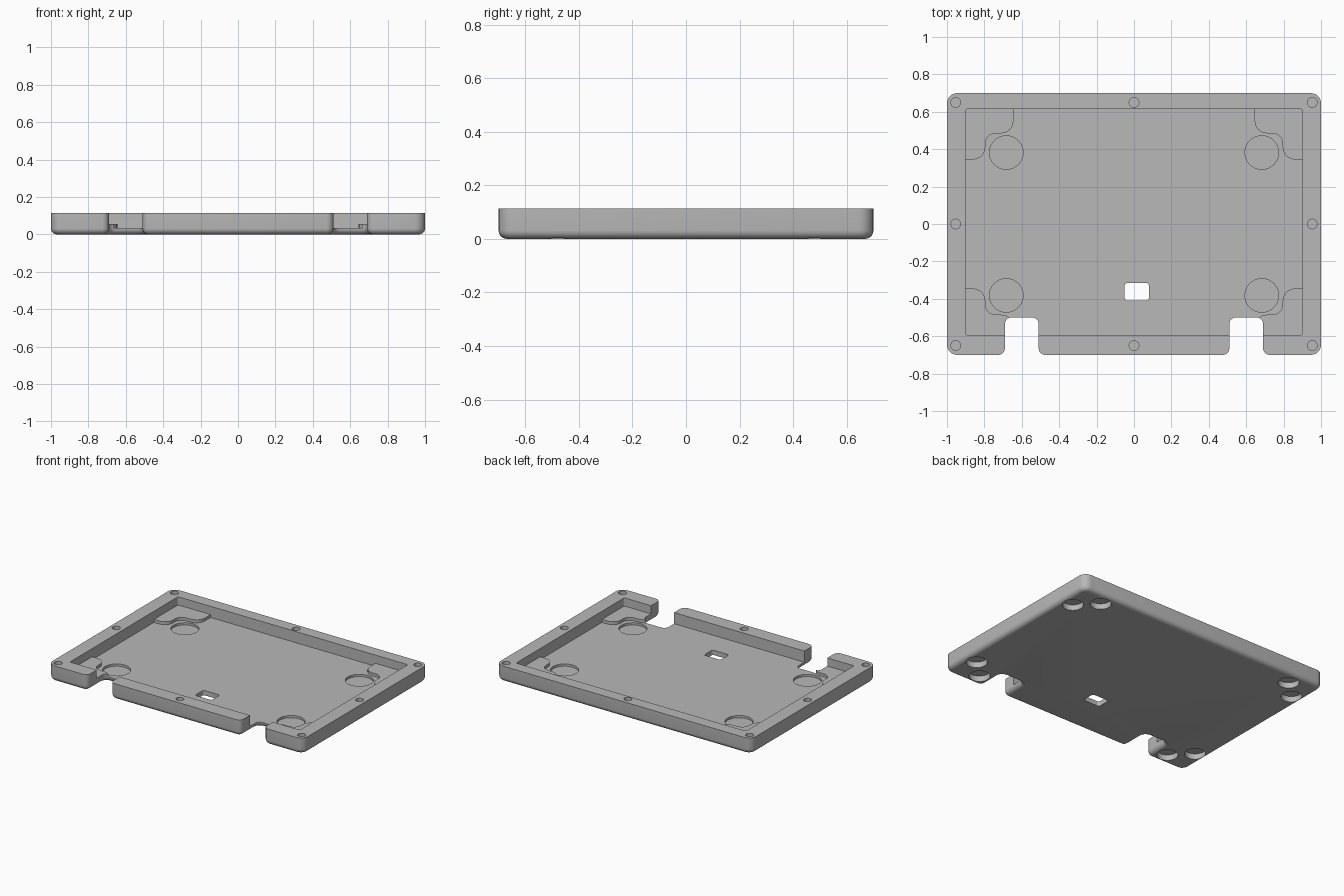
import bpy, bmesh, math
from mathutils import Vector

if "Cube" in bpy.data.objects:
    bpy.data.objects.remove(bpy.data.objects["Cube"], do_unlink=True)

GREY = bpy.data.materials.new("plain grey")
GREY.use_nodes = True
GREY.diffuse_color = (0.48, 0.48, 0.48, 1)
GREY.node_tree.nodes["Principled BSDF"].inputs["Base Color"].default_value = (0.48, 0.48, 0.48, 1)

HEIGHT, FLOOR, PAD_TOP = 0.113, 0.034, 0.055
FILLET = 0.032


def rounded_path(corners, inset=0.0, steps=6):
    """Counter-clockwise (x, y, radius) corners to points, shrunk inward by inset."""
    points = []
    count = len(corners)
    for i, (x, y, radius) in enumerate(corners):
        here = Vector((x, y))
        a = (here - Vector(corners[i - 1][:2])).normalized()
        b = (Vector(corners[(i + 1) % count][:2]) - here).normalized()
        convex = a.x * b.y - a.y * b.x > 0
        here += inset * (Vector((-a.y, a.x)) + Vector((-b.y, b.x)))
        r = radius - inset if convex else radius + inset
        if radius == 0:
            points.append(here)
            continue
        centre = here - a * r + b * r
        for k in range(steps + 1):
            t = k / steps * math.pi / 2
            points.append(centre - b * r * math.cos(t) + a * r * math.sin(t))
    return points


def loft(name, layers):
    """Closed solid from (points, z) layers, lowest first."""
    bm = bmesh.new()
    rings = [[bm.verts.new((p.x, p.y, z)) for p in pts] for pts, z in layers]
    bm.faces.new(rings[0][::-1])
    bm.faces.new(rings[-1])
    for low, high in zip(rings, rings[1:]):
        for i in range(len(low)):
            j = (i + 1) % len(low)
            bm.faces.new((low[i], low[j], high[j], high[i]))
    mesh = bpy.data.meshes.new(name)
    bm.to_mesh(mesh)
    bm.free()
    mesh.materials.append(GREY)
    obj = bpy.data.objects.new(name, mesh)
    bpy.context.collection.objects.link(obj)
    return obj


def prism(name, corners, z0, z1):
    pts = rounded_path(corners)
    return loft(name, [(pts, z0), (pts, z1)])


def disc(name, x, y, r, z0, z1, sides=40):
    pts = [Vector((x + r * math.cos(i * math.tau / sides), y + r * math.sin(i * math.tau / sides)))
           for i in range(sides)]
    return loft(name, [(pts, z0), (pts, z1)])


def box(x0, x1, y0, y1, r):
    return [(x0, y0, r), (x1, y0, r), (x1, y1, r), (x0, y1, r)]


def cut(target, cutter):
    mod = target.modifiers.new("cut", 'BOOLEAN')
    mod.operation, mod.solver, mod.object = 'DIFFERENCE', 'EXACT', cutter
    bpy.context.view_layer.objects.active = target
    bpy.ops.object.modifier_apply(modifier=mod.name)
    bpy.data.objects.remove(cutter, do_unlink=True)


# Tray body: rounded outline with two front notches and a filleted underside
front_left = [(0.51, -0.7, 0.036), (0.51, -0.5, 0.034), (0.69, -0.5, 0.034),
              (0.69, -0.7, 0.036), (1, -0.7, 0.055), (1, 0.7, 0.055)]
outline = front_left + [(-x, y, r) for x, y, r in reversed(front_left)]
layers = []
for k in range(7):
    t = k / 6 * math.pi / 2
    layers.append((rounded_path(outline, FILLET * (1 - math.sin(t))), FILLET * (1 - math.cos(t))))
layers.append((rounded_path(outline), HEIGHT))
tray = loft("tray", layers)

# Inner cavity down to the corner pads
cut(tray, prism("cavity", box(-0.9, 0.9, -0.595, 0.615, 0.012), PAD_TOP, 0.3))

# Floor area, stepping in around the four corner pads
def pad_edge(wall):
    return [(0.9, 0.345, 0), (0.795, 0.345, 0.065), (0.795, 0.485, 0.055),
            (0.645, 0.485, 0.065), (0.645, wall, 0)]

back, front = pad_edge(0.615), pad_edge(0.595)
floor = back + [(-x, y, r) for x, y, r in reversed(back)]
floor += [(-x, -y, r) for x, y, r in front]
floor += [(x, -y, r) for x, y, r in reversed(front)]
cut(tray, prism("floor_area", floor, FLOOR, 0.08))

# Cable window through the floor
cut(tray, prism("window", box(-0.05, 0.08, -0.41, -0.315, 0.016), -0.1, 0.1))

# Round floor recesses and paired pockets under each corner pad
for sx in (-1, 1):
    for sy in (-1, 1):
        cut(tray, disc("recess", sx * 0.683, sy * 0.382, 0.09, 0.018, 0.05))
        for x, y in ((0.787, 0.605), (0.915, 0.48)):
            cut(tray, disc("pocket", sx * x, sy * y, 0.068, -0.1, 0.04))

# Screw holes around the rim
for x in (-0.953, 0, 0.953):
    for y in (-0.65, 0, 0.65):
        if x or y:
            cut(tray, disc("screw_hole", x, y, 0.026, 0.05, 0.3, 24))

bpy.ops.object.select_all(action='DESELECT')
tray.select_set(True)
bpy.context.view_layer.objects.active = tray
bpy.ops.object.shade_smooth_by_angle(angle=math.radians(30))
